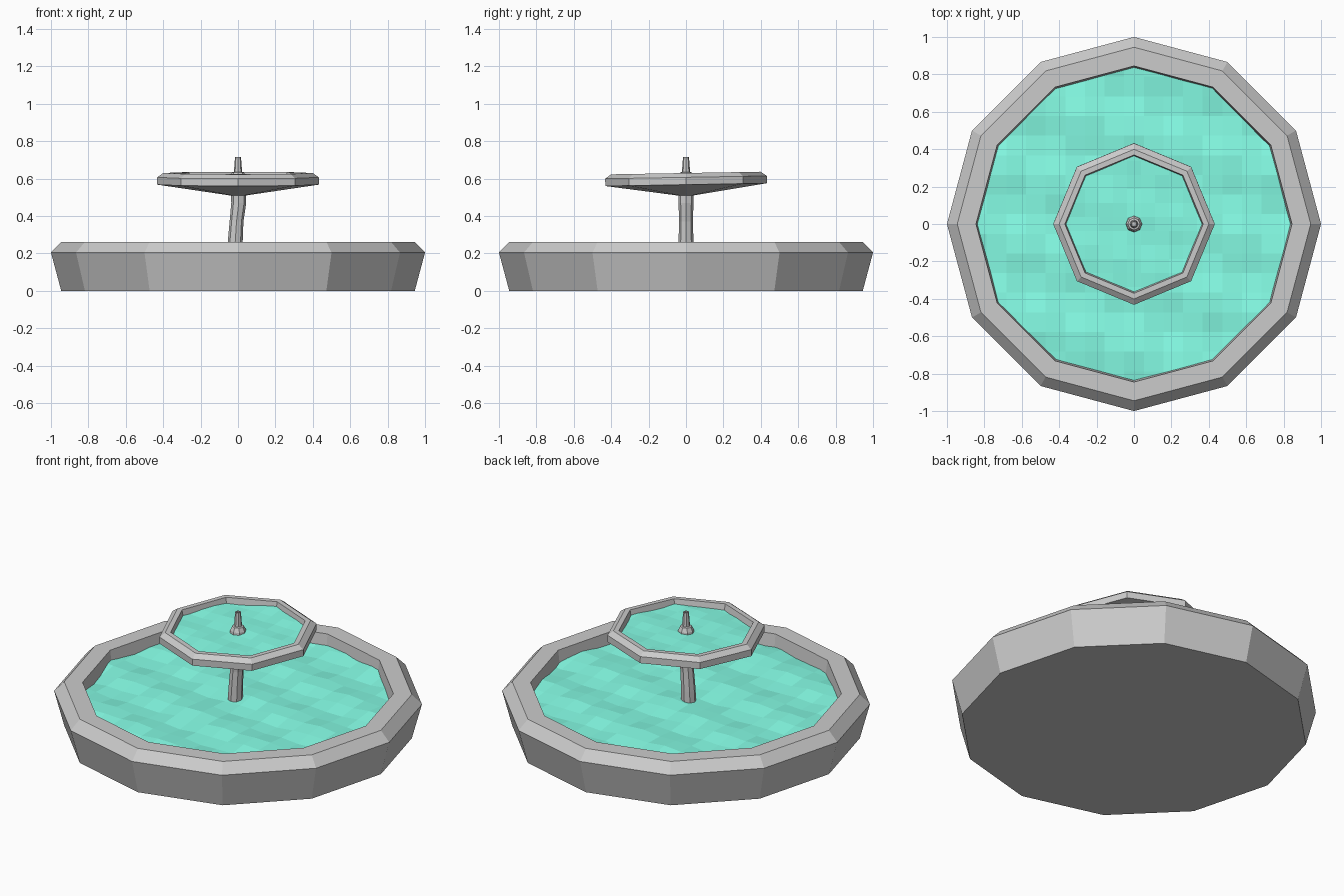
import bpy, bmesh, math
from mathutils import Matrix

if "Cube" in bpy.data.objects:
    bpy.data.objects.remove(bpy.data.objects["Cube"])

TILT = math.radians(1.0)


def finish(bm, name, mat=None, tilt=False):
    if tilt:  # lean the upper bowl slightly towards the front
        bm.transform(Matrix.Translation((0, 0, 0.6)) @ Matrix.Rotation(TILT, 4, 'X')
                     @ Matrix.Translation((0, 0, -0.6)))
    me = bpy.data.meshes.new(name)
    bm.to_mesh(me)
    bm.free()
    ob = bpy.data.objects.new(name, me)
    bpy.context.collection.objects.link(ob)
    if mat:
        me.materials.append(mat)
    return ob


def lathe(name, sides, profile, cap_start=True, cap_end=False, tilt=False):
    """Profile entries: radius, height and optional x offset of the ring."""
    bm = bmesh.new()
    rings = []
    for r, z, *off in profile:
        cx = off[0] if off else 0
        rings.append([bm.verts.new((cx + r * math.cos(2 * math.pi * i / sides),
                                    r * math.sin(2 * math.pi * i / sides), z))
                      for i in range(sides)])
    for a, b in zip(rings, rings[1:]):
        for i in range(sides):
            j = (i + 1) % sides
            bm.faces.new((a[i], a[j], b[j], b[i]))
    if cap_start:
        bm.faces.new(rings[0][::-1])
    if cap_end:
        bm.faces.new(rings[-1])
    return finish(bm, name, tilt=tilt)


def water(name, sides, radius, level, cell, height, mat, tilt=False):
    bm = bmesh.new()
    bmesh.ops.create_circle(bm, cap_ends=True, segments=sides, radius=radius,
                            matrix=Matrix.Rotation(math.pi / 2, 4, 'Z'))
    # slice the polygon into a grid, then ripple it
    n = int(radius / cell) + 1
    for axis in ((1, 0, 0), (0, 1, 0)):
        for k in range(-n, n + 1):
            d = (k + 0.5) * cell
            bmesh.ops.bisect_plane(bm, geom=bm.verts[:] + bm.edges[:] + bm.faces[:],
                                   plane_co=[c * d for c in axis], plane_no=axis)
    for v in bm.verts:
        x, y = v.co.x / cell, v.co.y / cell
        v.co.z = level + height * (math.sin(1.7 * y + 0.5 * x)
                                   + 0.6 * math.sin(2.3 * x - 1.1 * y + 1)) / 1.6
    for f in bm.faces:
        if f.normal.z < 0:
            f.normal_flip()
    return finish(bm, name, mat, tilt)


water_mat = bpy.data.materials.new("water")
water_mat.diffuse_color = (0.24, 1.0, 0.8, 1)
water_mat.use_nodes = True
water_mat.node_tree.nodes["Principled BSDF"].inputs["Base Color"].default_value = water_mat.diffuse_color

# Lower basin and its water
lathe("basin", 12, [(0.945, 0), (1.0, 0.205), (0.945, 0.262), (0.845, 0.262), (0.83, 0.14)])
water("basin_water", 12, 0.845, 0.195, 0.105, 0.014, water_mat)

# Slightly bent stem
lathe("stem", 8, [(0.042, 0.13, -0.02), (0.04, 0.26, -0.015), (0.037, 0.37, -0.008),
                  (0.04, 0.47, 0.004), (0.04, 0.53, 0.003)], cap_end=True)

# Upper bowl and its water
lathe("upper_bowl", 8, [(0.042, 0.51), (0.432, 0.568), (0.432, 0.607), (0.40, 0.63),
                        (0.37, 0.63), (0.36, 0.58)], tilt=True)
water("upper_bowl_water", 8, 0.368, 0.598, 0.075, 0.006, water_mat, tilt=True)

# Spout with a small opening
lathe("spout", 8, [(0.045, 0.58), (0.043, 0.61), (0.032, 0.633), (0.022, 0.635),
                   (0.016, 0.717), (0.01, 0.717), (0.01, 0.69)], cap_end=True)
